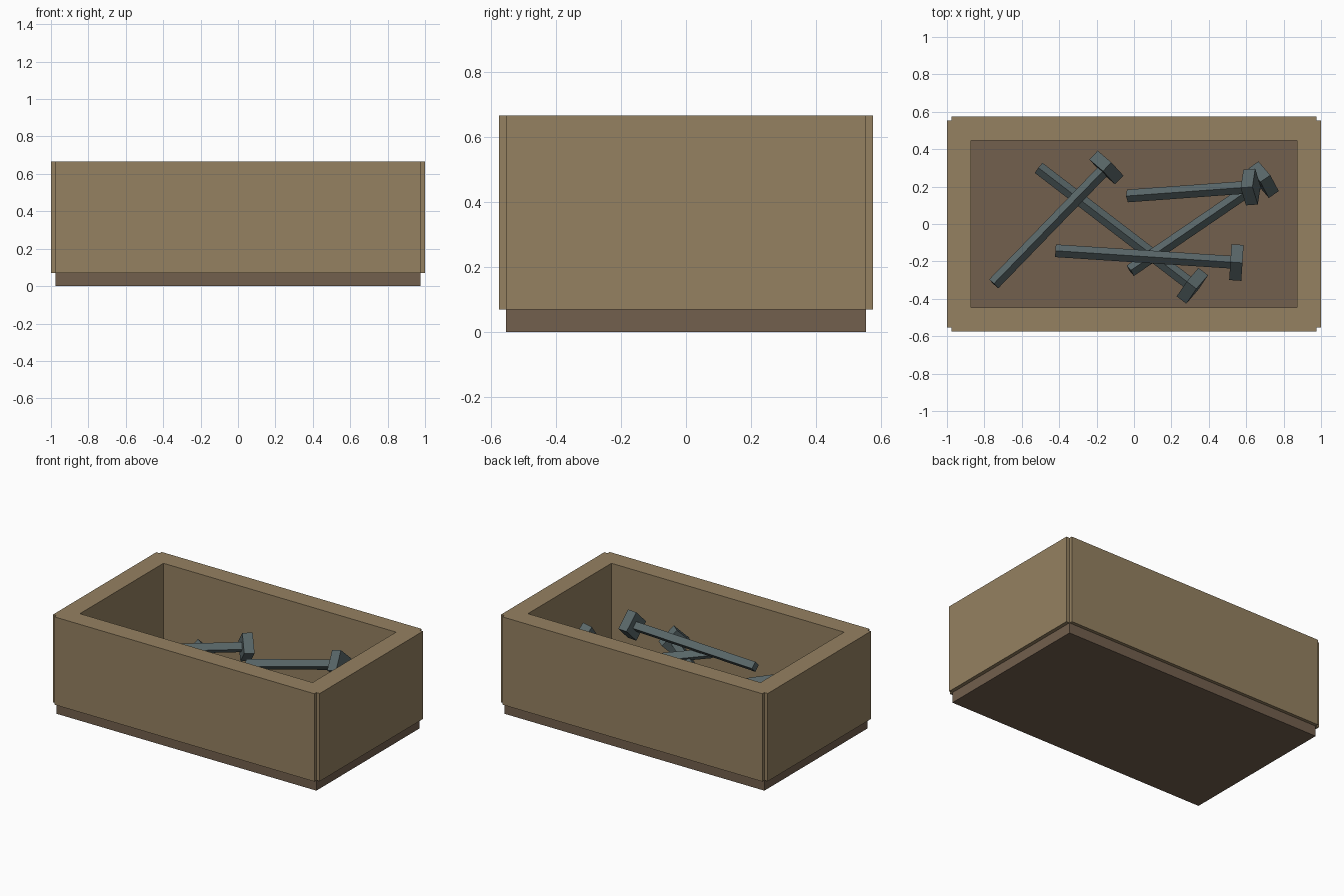
import bpy
from mathutils import Vector, Matrix

if "Cube" in bpy.data.objects:
    bpy.data.objects.remove(bpy.data.objects["Cube"])


def material(name, rgb):
    m = bpy.data.materials.new(name)
    m.diffuse_color = (*rgb, 1)
    m.use_nodes = True
    m.node_tree.nodes["Principled BSDF"].inputs["Base Color"].default_value = m.diffuse_color
    return m


WOOD = material("tan_wood", (0.30, 0.22, 0.12))
DARK = material("dark_wood", (0.17, 0.115, 0.075))
IRON = material("iron", (0.10, 0.135, 0.14))


def box(name, lo, hi, mat):
    lo, hi = Vector(lo), Vector(hi)
    bpy.ops.mesh.primitive_cube_add(size=1, location=(lo + hi) / 2)
    ob = bpy.context.object
    ob.name = name
    ob.scale = hi - lo
    ob.data.materials.append(mat)
    return ob


def square_rod(name, a, b, radius):
    # four-sided rod from a to b, with one edge facing up
    axis = (b - a).normalized()
    side = axis.cross(Vector((0, 0, 1))).normalized()
    up = side.cross(axis)
    bpy.ops.mesh.primitive_cylinder_add(vertices=4, radius=radius, depth=(b - a).length)
    ob = bpy.context.object
    ob.name = name
    rot = Matrix((side, up, axis)).transposed().to_4x4()
    ob.matrix_world = Matrix.Translation((a + b) / 2) @ rot
    ob.data.materials.append(IRON)


def nail(i, tip, end):
    tip, end = Vector(tip), Vector(end)
    neck = end - (end - tip).normalized() * 0.065
    square_rod(f"nail_shaft_{i}", tip, neck, 0.034)
    square_rod(f"nail_head_{i}", neck, end, 0.096)


# Crate floor
box("crate_base", (-0.975, -0.553, 0), (0.975, 0.553, 0.07), DARK)

# Crate walls: long sides overlap the short ends at the corners
for label, s in (("front", -1), ("back", 1)):
    y = sorted((s * 0.447, s * 0.575))
    box(f"{label}_wall", (-0.975, y[0], 0.07), (0.975, y[1], 0.665), WOOD)
for label, s in (("left", -1), ("right", 1)):
    inner = box(f"{label}_wall_core", (min(s * 0.872, s * 0.975), -0.447, 0.07),
                (max(s * 0.872, s * 0.975), 0.447, 0.665), WOOD)
    x = sorted((s * 0.975, s * 1.0))
    box(f"{label}_wall_face", (x[0], -0.553, 0.07), (x[1], 0.553, 0.665), WOOD)

# Loose nails: tip and head-end positions
NAILS = [
    ((-0.75, -0.32, 0.40), (-0.125, 0.325, 0.345)),
    ((-0.51, 0.30, 0.27), (0.338, -0.35, 0.33)),
    ((-0.02, -0.25, 0.37), (0.72, 0.255, 0.27)),
    ((-0.42, -0.143, 0.425), (0.58, -0.208, 0.425)),
    ((-0.035, 0.15, 0.318), (0.655, 0.2, 0.48)),
]
for i, (tip, end) in enumerate(NAILS, 1):
    nail(i, tip, end)
